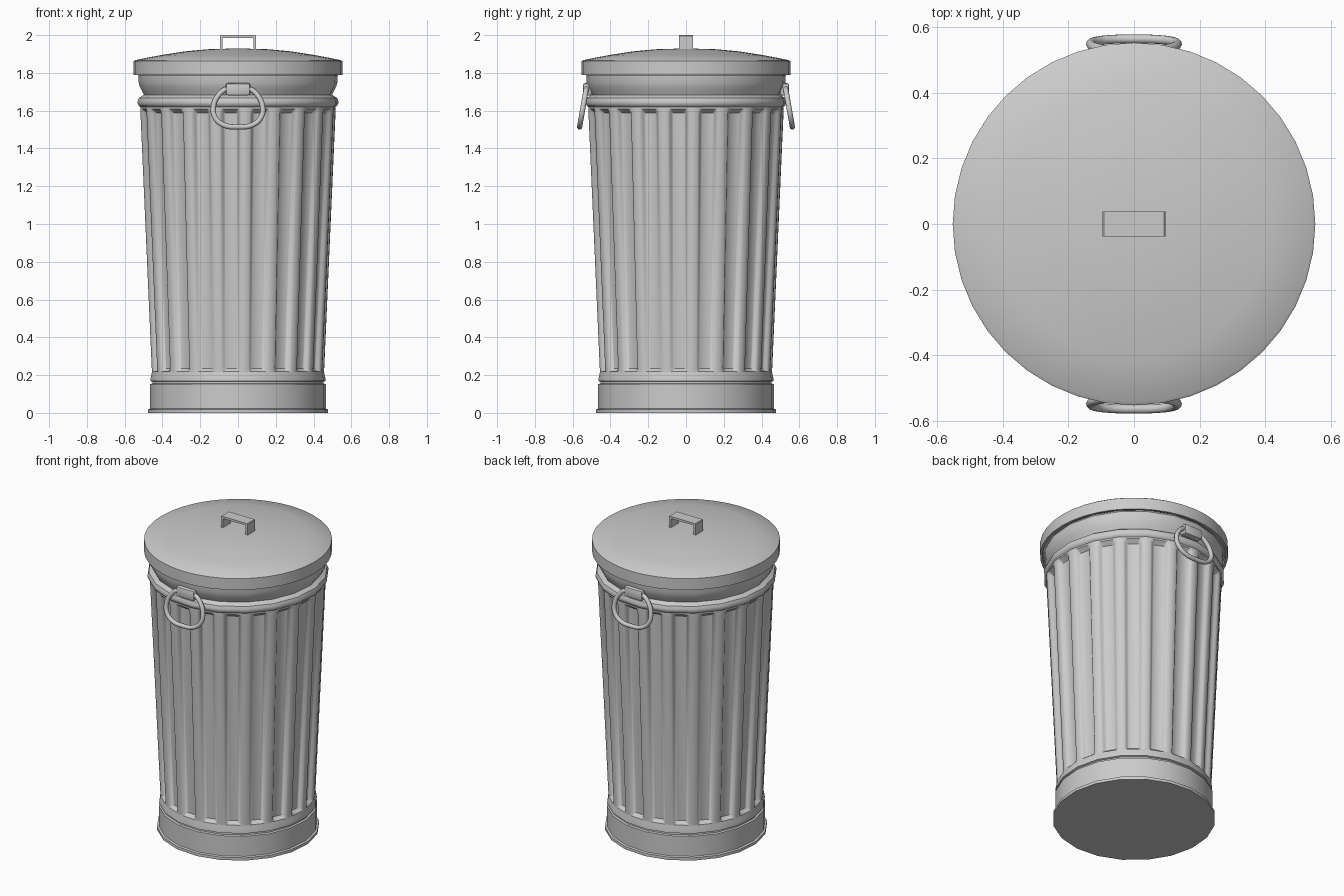
import bpy, bmesh, math
from math import sin, cos, pi, radians

if "Cube" in bpy.data.objects:
    bpy.data.objects.remove(bpy.data.objects["Cube"])

SIDES = 20                       # body panels, one flute in each
START = radians(-90 + 4.5)       # angle of one body corner


def finish(name, bm, angle=35):
    bmesh.ops.recalc_face_normals(bm, faces=bm.faces)
    me = bpy.data.meshes.new(name)
    bm.to_mesh(me)
    bm.free()
    ob = bpy.data.objects.new(name, me)
    bpy.context.collection.objects.link(ob)
    smooth(ob, angle)
    return ob


def smooth(ob, angle=35):
    bpy.ops.object.select_all(action='DESELECT')
    ob.select_set(True)
    bpy.context.view_layer.objects.active = ob
    bpy.ops.object.shade_smooth_by_angle(angle=radians(angle))


def bridge(bm, rings):
    for a, b in zip(rings, rings[1:]):
        n = len(a)
        for i in range(n):
            j = (i + 1) % n
            bm.faces.new((a[i], a[j], b[j], b[i]))


def lathe(name, profile, sides, start=0, cap_bottom=False, cap_top=False, angle=35):
    bm = bmesh.new()
    rings = [[bm.verts.new((r * cos(start + 2 * pi * k / sides),
                            r * sin(start + 2 * pi * k / sides), z))
              for k in range(sides)] for r, z in profile]
    bridge(bm, rings)
    if cap_bottom:
        bm.faces.new(rings[0])
    if cap_top:
        bm.faces.new(rings[-1])
    return finish(name, bm, angle)


def box(name, size, loc, bevel):
    bm = bmesh.new()
    bmesh.ops.create_cube(bm, size=1)
    bmesh.ops.scale(bm, vec=size, verts=bm.verts)
    bmesh.ops.translate(bm, vec=loc, verts=bm.verts)
    bmesh.ops.bevel(bm, geom=bm.edges[:], offset=bevel, segments=2, affect='EDGES', profile=0.5)
    return finish(name, bm)


# Base: foot flange, plain wall, groove and lower bead
lathe("base", [(0.478, 0), (0.478, 0.018), (0.466, 0.022), (0.466, 0.152), (0.455, 0.156),
               (0.455, 0.165), (0.465, 0.169), (0.464, 0.185), (0.459, 0.205), (0.457, 0.218)],
      SIDES, START, cap_bottom=True)

# Fluted wall: grooves with flat floors and rounded sides, closed by sloped ends
bm = bmesh.new()
panel = 2 * pi / SIDES
offsets = [-9, -6.5, -5.75, -5, -4.25, -3.5, 0, 3.5, 4.25, 5, 5.75, 6.5]
rings = []
for r, z, depth in [(0.457, 0.216, 0), (0.458, 0.236, 0.025), (0.518, 1.588, 0.025), (0.519, 1.61, 0), (0.519, 1.63, 0)]:
    ring = []
    for k in range(SIDES):
        for off in offsets:
            t = min(1, max(0, (6.5 - abs(off)) / 3))
            rad = r * cos(panel / 2) / cos(radians(off)) - depth * (1 - cos(pi * t)) / 2
            a = START + panel * (k + 0.5) + radians(off)
            ring.append(bm.verts.new((rad * cos(a), rad * sin(a), z)))
    rings.append(ring)
bridge(bm, rings)
finish("fluted_wall", bm, 40)

# Upper collar: rolled bead and flared neck
lathe("collar", [(0.515, 1.618), (0.527, 1.626), (0.533, 1.638), (0.533, 1.65), (0.526, 1.668),
                 (0.512, 1.676), (0.500, 1.684), (0.508, 1.70), (0.521, 1.725), (0.528, 1.75),
                 (0.530, 1.785), (0.520, 1.80)], SIDES, START)

# Lid: rim skirt and shallow dome
lathe("lid", [(0.50, 1.81), (0.535, 1.805), (0.538, 1.788), (0.552, 1.788), (0.552, 1.862),
              (0.544, 1.868), (0.41, 1.894), (0.28, 1.914), (0.16, 1.925), (0.06, 1.928)],
      40, 0, cap_bottom=True, cap_top=True)

# Lid handle: flat strap bent into a bridge
bm = bmesh.new()
outline = [(-0.096, 1.915), (-0.096, 1.996), (-0.092, 2.0), (0.092, 2.0), (0.096, 1.996), (0.096, 1.915),
           (0.082, 1.915), (0.082, 1.986), (-0.082, 1.986), (-0.082, 1.915)]
face = bm.faces.new([bm.verts.new((x, -0.038, z)) for x, z in outline])
ext = bmesh.ops.extrude_face_region(bm, geom=[face])
bmesh.ops.translate(bm, vec=(0, 0.076, 0), verts=[g for g in ext["geom"] if isinstance(g, bmesh.types.BMVert)])
finish("lid_handle", bm, 30)

# Side handles: hanging D rings with brackets, front and back
half = [(0.06, 1.715), (0.105, 1.68), (0.131, 1.615), (0.122, 1.565), (0.08, 1.526)]
loop = half + [(0, 1.514)] + [(-x, z) for x, z in reversed(half)]
for label, s in (("front", -1), ("back", 1)):
    cu = bpy.data.curves.new(label + "_ring", 'CURVE')
    cu.dimensions = '3D'
    cu.bevel_depth = 0.014
    cu.bevel_resolution = 3
    cu.resolution_u = 5
    sp = cu.splines.new('BEZIER')
    sp.bezier_points.add(len(loop) - 1)
    for p, (x, z) in zip(sp.bezier_points, loop):
        p.co = (x, s * (0.528 + (1.715 - z) * 0.175), z)
        p.handle_left_type = p.handle_right_type = 'AUTO'
    sp.use_cyclic_u = True
    ring = bpy.data.objects.new(label + "_ring", cu)
    bpy.context.collection.objects.link(ring)
    bpy.ops.object.select_all(action='DESELECT')
    ring.select_set(True)
    bpy.context.view_layer.objects.active = ring
    bpy.ops.object.convert(target='MESH')
    smooth(bpy.context.view_layer.objects.active, 40)
    box(label + "_bracket", (0.13, 0.05, 0.066), (0, s * 0.521, 1.713), 0.012)
